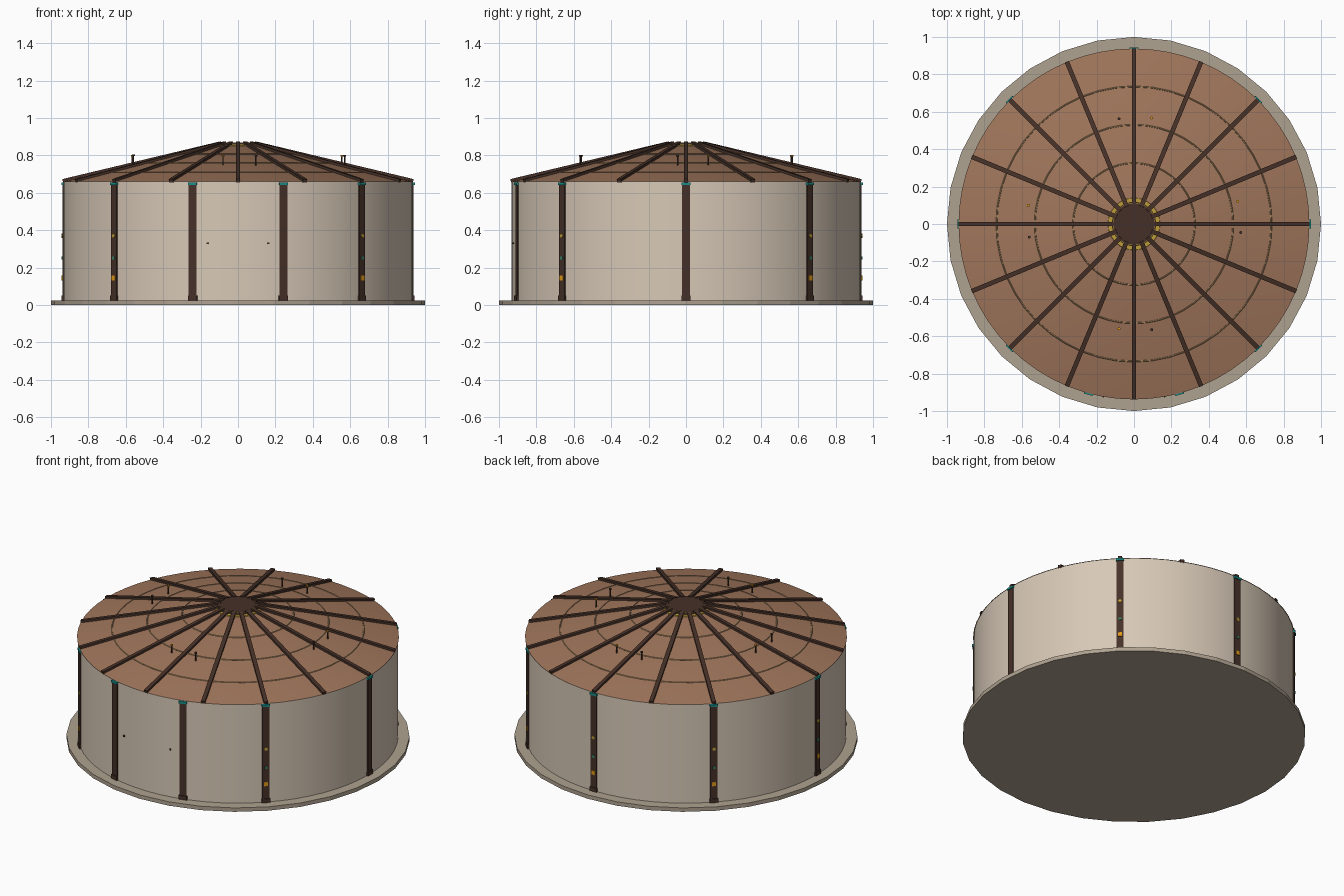
import bpy, math
from mathutils import Matrix, Vector

cube = bpy.data.objects.get("Cube")
if cube:
    bpy.data.objects.remove(cube, do_unlink=True)


def material(name, r, g, b):
    m = bpy.data.materials.new(name)
    m.use_nodes = True
    m.diffuse_color = (r, g, b, 1)
    m.node_tree.nodes["Principled BSDF"].inputs["Base Color"].default_value = (r, g, b, 1)
    return m


canvas = material("cream canvas", 0.68, 0.58, 0.47)
stone = material("stone", 0.43, 0.36, 0.28)
felt = material("brown roof", 0.35, 0.18, 0.105)
wood = material("dark wood", 0.06, 0.03, 0.021)
rope_mat = material("rope tan", 0.36, 0.23, 0.11)
gold = material("gold", 0.5, 0.33, 0.04)
orange = material("orange", 0.75, 0.32, 0.01)
teal = material("teal", 0.01, 0.28, 0.26)
green = material("green", 0.04, 0.22, 0.13)

EAVE_R, EAVE_Z, HUB_R, HUB_Z = 0.938, 0.66, 0.118, 0.856
SLOPE = (HUB_Z - EAVE_Z) / (EAVE_R - HUB_R)


def roof_z(r):
    return EAVE_Z + SLOPE * (EAVE_R - r)


def finish(name, mat):
    ob = bpy.context.object
    ob.name = name
    ob.data.materials.append(mat)
    return ob


def cone(name, mat, r1, r2, z1, z2, sides, x=0, y=0):
    bpy.ops.mesh.primitive_cone_add(vertices=sides, radius1=r1, radius2=r2,
                                    depth=z2 - z1, location=(x, y, (z1 + z2) / 2))
    return finish(name, mat)


def box(name, mat, angle, r, z, size, tilt=0, roll=0):
    """Box with (radial, tangential, vertical) size, placed around the z axis."""
    bpy.ops.mesh.primitive_cube_add(size=1)
    ob = finish(name, mat)
    ob.data.transform(Matrix.Diagonal((*size, 1)))
    ob.matrix_world = (Matrix.Rotation(math.radians(angle), 4, 'Z')
                       @ Matrix.Translation((r, 0, z))
                       @ Matrix.Rotation(tilt, 4, 'Y') @ Matrix.Rotation(roll, 4, 'X'))
    return ob


# Base, wall and roof
cone("base_slab", stone, 1, 1, 0, 0.025, 32)
wall = cone("wall", canvas, 0.934, 0.934, 0.02, EAVE_Z, 64)
roof = cone("roof", felt, EAVE_R, HUB_R, EAVE_Z, HUB_Z, 64)
for ob in (wall, roof):
    bpy.context.view_layer.objects.active = ob
    bpy.ops.object.select_all(action='DESELECT')
    ob.select_set(True)
    bpy.ops.object.shade_smooth_by_angle(angle=math.radians(30))

# Crown hub with its gold collar
cone("crown_collar", gold, 0.143, 0.138, 0.84, 0.856, 32)
cone("crown_band", gold, 0.114, 0.114, 0.85, 0.868, 32)
cone("crown_hub", wood, 0.118, 0.118, 0.858, 0.866, 32)
cone("crown_lid", wood, 0.112, 0.112, 0.866, 0.87, 32)

# Roof ribs
rib_start, rib_end = 0.1, 0.937
mid = (rib_start + rib_end) / 2
length = (rib_end - rib_start) * math.hypot(1, SLOPE)
for i in range(16):
    box("roof_rib", wood, i * 22.5, mid, roof_z(mid) + 0.004,
        (length, 0.024, 0.018), tilt=math.atan(SLOPE))

# Rope rings on the roof
for r in (0.325, 0.53, 0.735):
    bpy.ops.mesh.primitive_torus_add(major_radius=r, minor_radius=0.004, major_segments=48,
                                     minor_segments=6, location=(0, 0, roof_z(r) - 0.0005))
    finish("roof_rope", rope_mat)

# Wall posts with feet, caps and painted ornaments
for angle in (0, 45, 90, 135, 180, 225, 315, -75, -105):
    door = angle < 0
    box("door_post" if door else "wall_post", wood, angle, 0.93, 0.335, (0.018, 0.043, 0.63))
    box("post_foot", wood, angle, 0.932, 0.037, (0.024, 0.05, 0.026))
    box("post_cap", teal, angle, 0.932, 0.649, (0.026, 0.048, 0.014))
    if not door and angle != 0:
        box("post_diamond", gold, angle, 0.939, 0.37, (0.009, 0.018, 0.018), roll=math.pi / 4)
        box("post_stud", green, angle, 0.939, 0.25, (0.009, 0.016, 0.016))
        box("post_square", orange, angle, 0.939, 0.145, (0.009, 0.024, 0.026))

# Door handles
for x in (-0.163, 0.163):
    angle = -90 + math.degrees(math.asin(x / 0.934))
    box("door_handle", wood, angle, 0.934, 0.33, (0.014, 0.008, 0.01))

# Pairs of thin roof pegs on four sides, one of each tipped in orange
pegs = [((-0.08, -0.56), (0.095, -0.565)), ((0.555, 0.12), (0.57, -0.045)),
        ((0.095, 0.567), (-0.08, 0.563)), ((-0.565, 0.1), (-0.56, -0.07))]
for pair in pegs:
    for tip, (x, y) in zip((orange, wood), pair):
        z = roof_z(Vector((x, y)).length)
        cone("roof_peg", wood, 0.004, 0.004, z - 0.01, z + 0.05, 6, x, y)
        cone("peg_tip", tip, 0.008, 0.008, z + 0.046, z + 0.054, 8, x, y)
